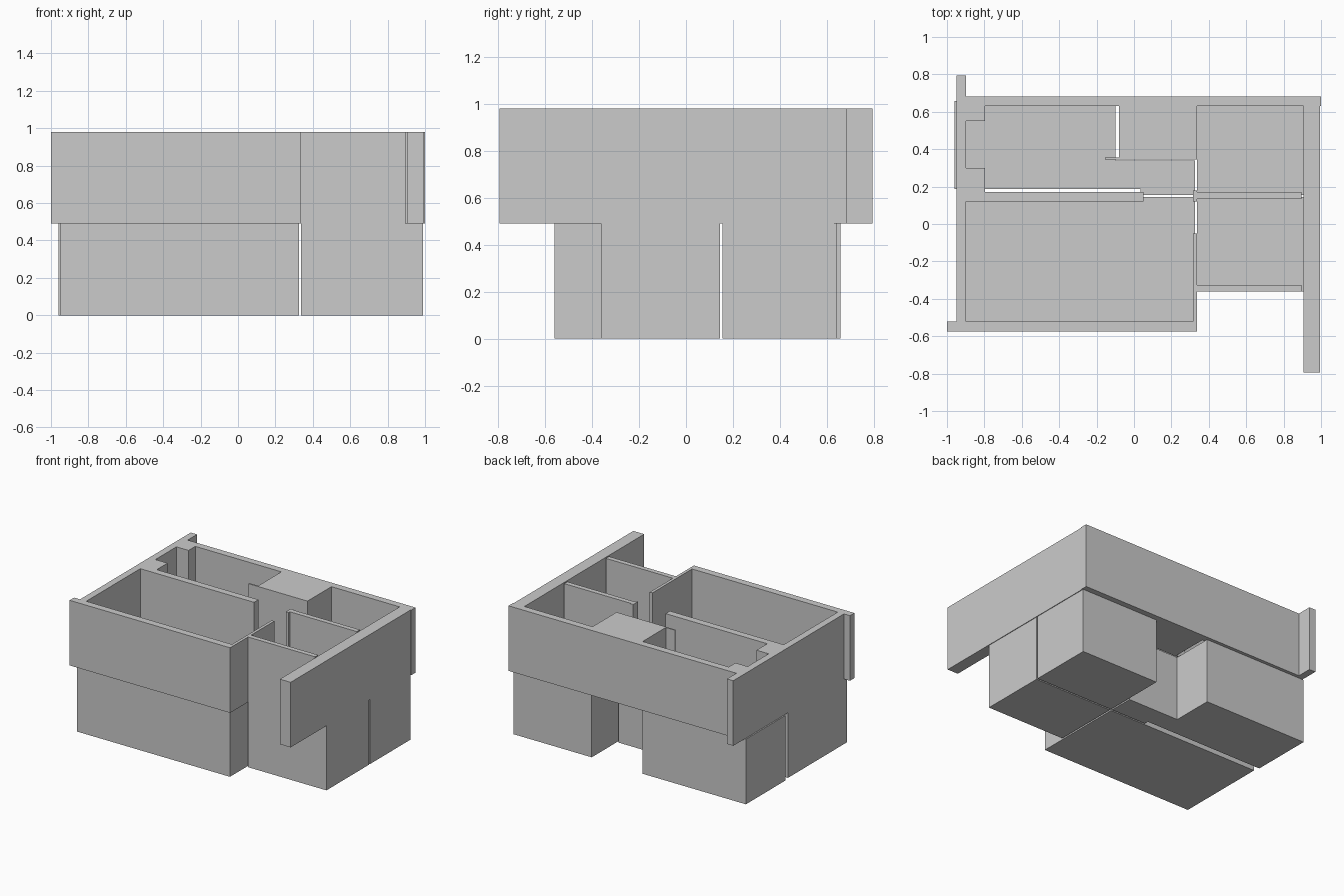
import bpy, bmesh

if "Cube" in bpy.data.objects:
    bpy.data.objects.remove(bpy.data.objects["Cube"])

H = 0.49  # height of each layer


def prism(name, pts, z0, z1):
    """Extrude a counter-clockwise plan outline between two heights."""
    bm = bmesh.new()
    face = bm.faces.new([bm.verts.new((x, y, z0)) for x, y in pts])
    ext = bmesh.ops.extrude_face_region(bm, geom=[face], use_keep_orig=True)
    for v in ext["geom"]:
        if isinstance(v, bmesh.types.BMVert):
            v.co.z = z1
    bmesh.ops.recalc_face_normals(bm, faces=bm.faces)
    me = bpy.data.meshes.new(name)
    bm.to_mesh(me)
    bm.free()
    ob = bpy.data.objects.new(name, me)
    bpy.context.collection.objects.link(ob)
    return ob


def rect(x0, x1, y0, y1):
    return [(x0, y0), (x1, y0), (x1, y1), (x0, y1)]


# Main walls: one continuous plan, with solid core and pilasters
prism("main_walls", [
    (-1, -.575), (.337, -.575), (.337, -.05), (.315, -.05), (.315, -.522),
    (-.898, -.522), (-.898, .12), (.05, .12), (.05, .172), (-.797, .172),
    (-.797, .3), (-.898, .3), (-.898, .55), (-.797, .55), (-.797, .63),
    (-.08, .63), (-.08, .355), (-.155, .355), (-.155, .345), (.337, .345),
    (.337, .63), (.905, .63), (.905, -.795), (.995, -.795), (.995, .63),
    (1, .63), (1, .683), (-.898, .683), (-.898, .795), (-.95, .795),
    (-.95, -.522), (-1, -.522)], H, 2 * H)

# Partition between the two right-hand rooms, with its door post
prism("partition_wall", [
    (.315, .12), (.337, .12), (.337, .135), (.895, .135), (.895, .172),
    (.337, .172), (.337, .178), (.315, .178)], H, 2 * H)

# Front wall of the small right-hand room
prism("right_front_wall", rect(.337, .895, -.362, -.325), H, 2 * H)

# Solid room volumes below the walls
prism("front_left_room", rect(-.95, .325, -.56, .144), 0, H)
prism("front_right_room", rect(.337, .99, -.362, .144), 0, H)
prism("back_right_room", rect(.337, .99, .155, .64), 0, H)
prism("back_left_room", [
    (-.96, .188), (.035, .188), (.035, .155), (.325, .155), (.325, .34),
    (-.1, .34), (-.1, .658), (-.96, .658)], 0, H)
